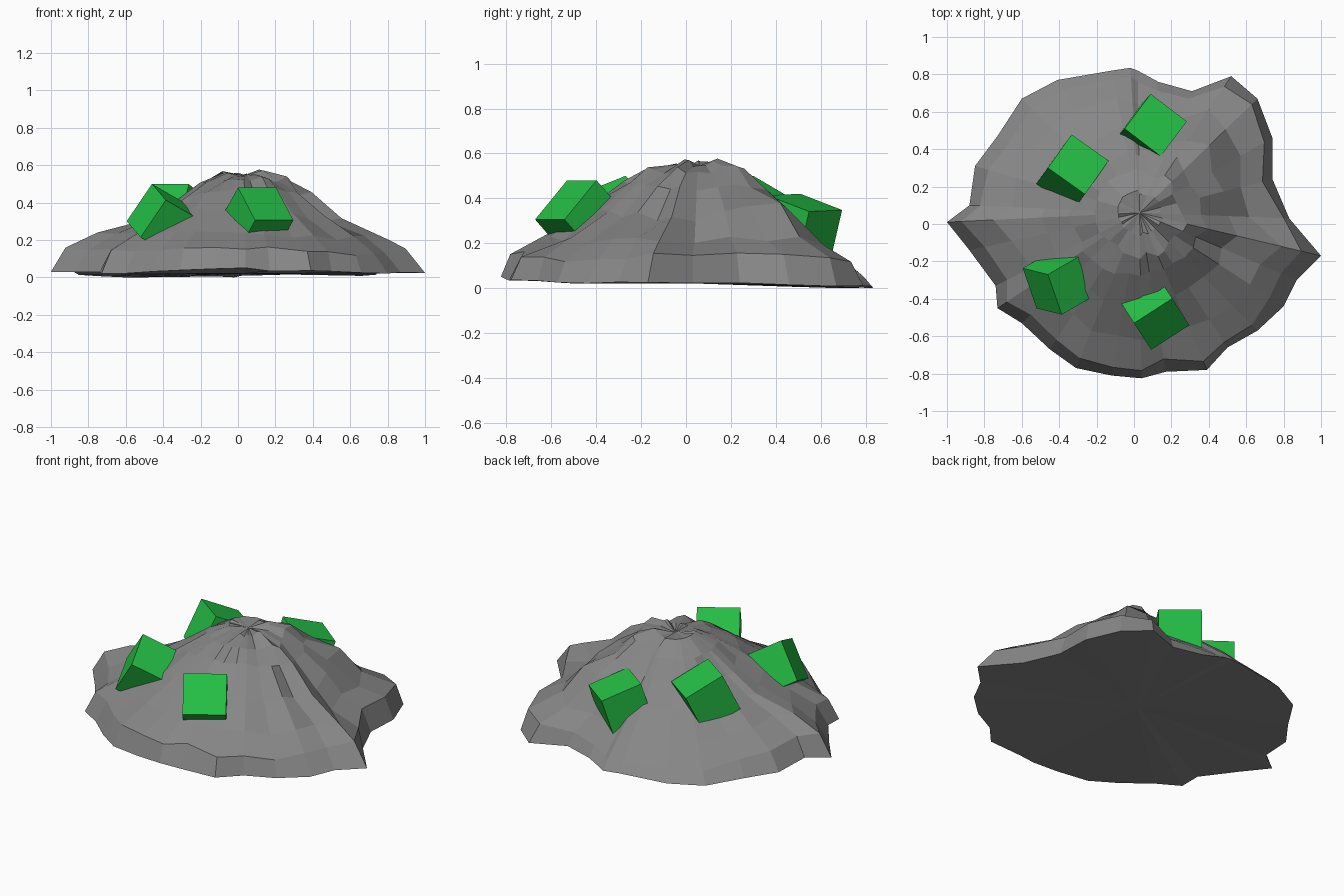
import bpy, bmesh, math, random
from mathutils import Vector, Matrix

if "Cube" in bpy.data.objects:
    bpy.data.objects.remove(bpy.data.objects["Cube"])

random.seed(4)

# Ragged outline of the mound, seen from above (anticlockwise from the east spike)
OUTLINE = [(1, -.17), (.83, .03), (.74, .24), (.74, .46), (.66, .67), (.52, .79),
           (.31, .71), (.13, .76), (.02, .82), (-.02, .835), (-.12, .82), (-.41, .77),
           (-.6, .67), (-.73, .47), (-.85, .31), (-.88, .1), (-1, .01), (-.88, -.14),
           (-.74, -.33), (-.73, -.45), (-.6, -.53), (-.45, -.67), (-.31, -.77),
           (-.12, -.81), (.04, -.825), (.17, -.79), (.39, -.78), (.5, -.66),
           (.66, -.57), (.8, -.44), (.87, -.3)]
# Ring radii as fractions of the outline, and ring heights every 45 degrees from east
RINGS = [1, .93, .76, .56, .39, .26, .13]
HEIGHTS = [(.035, .15, .225, .31, .44, .53, .56),
           (.02, .14, .22, .38, .46, .54, .57),
           (.01, .06, .16, .28, .40, .49, .56),
           (.01, .06, .16, .28, .38, .49, .56),
           (.03, .16, .24, .30, .39, .50, .57),
           (.03, .15, .25, .36, .45, .52, .56),
           (.05, .165, .24, .37, .48, .53, .55),
           (.03, .13, .21, .33, .46, .53, .56)]
PEAK = Vector((.03, .06, .55))


def material(name, rgb):
    mat = bpy.data.materials.new(name)
    mat.diffuse_color = (*rgb, 1)
    mat.use_nodes = True
    mat.node_tree.nodes["Principled BSDF"].inputs["Base Color"].default_value = mat.diffuse_color
    return mat


def finish(bm, name, mat):
    bmesh.ops.recalc_face_normals(bm, faces=bm.faces)
    mesh = bpy.data.meshes.new(name)
    bm.to_mesh(mesh)
    bm.free()
    mesh.materials.append(mat)
    obj = bpy.data.objects.new(name, mesh)
    bpy.context.collection.objects.link(obj)


def ring_height(angle, i):
    q = (angle / (math.pi / 4)) % 8
    k = int(q)
    return HEIGHTS[k][i] + (HEIGHTS[(k + 1) % 8][i] - HEIGHTS[k][i]) * (q - k)


# Rocky mound: rings shrinking to the peak, rougher on the east side
bm = bmesh.new()
rings = []
for i, f in enumerate(RINGS):
    ring = []
    for x, y in OUTLINE:
        d = Vector((x - PEAK.x, y - PEAK.y))
        angle = math.atan2(d.y, d.x)
        rough = .006 + .013 * max(0, math.cos(angle + .2))
        # upper rings become rounder than the outline
        d = d.lerp(d.normalized() * .88, min(1, (1 - f) * .8)) * f
        z = ring_height(angle, i)
        if i:
            d *= 1 + random.uniform(-1, 1) * (rough * 1.5 + .014 * i)
            z += random.uniform(-1, 1) * rough
        else:
            z = max(0, z + random.uniform(-.008, .008))
        ring.append(bm.verts.new((PEAK.x + d.x, PEAK.y + d.y, z)))
    rings.append(ring)
n = len(OUTLINE)
top = bm.verts.new(PEAK)
base = bm.verts.new((PEAK.x, PEAK.y, .025))
for j in range(n):
    k = (j + 1) % n
    for a, b in zip(rings, rings[1:]):
        bm.faces.new((a[j], a[k], b[k], b[j]))
    bm.faces.new((rings[-1][j], rings[-1][k], top))
    bm.faces.new((rings[0][k], rings[0][j], base))
low = min(v.co.z for v in bm.verts)
for v in bm.verts:
    v.co.z -= low
finish(bm, "rock_mound", material("dark_rock", (.24, .24, .24)))

# Green crystals: cubes placed by their top corner and two edge directions
green = material("green", (.018, .52, .06))


def crystal(name, corner, e1, e2, size=.243):
    a = Vector(e1).normalized()
    b = Vector(e2)
    b = (b - a * a.dot(b)).normalized()
    c = a.cross(b)
    if c.z > 0:
        c = -c
    centre = Vector(corner) + (a + b + c) * size / 2
    rot = Matrix((a, b, c)).transposed().to_4x4()
    cube = bmesh.new()
    bmesh.ops.create_cube(cube, size=size, matrix=Matrix.Translation(centre) @ rot)
    finish(cube, name, green)


crystal("crystal_front", (0, -.53, .48), (.21, .135, 0), (.09, -.15, -.18))
crystal("crystal_front_left", (-.46, -.27, .50), (.19, .11, -.11), (.08, -.21, -.09))
crystal("crystal_back_left", (-.46, .30, .50), (.12, .17, -.1), (.19, -.14, 0))
crystal("crystal_back", (-.05, .51, .42), (.135, .18, -.07), (.19, -.13, -.01))
